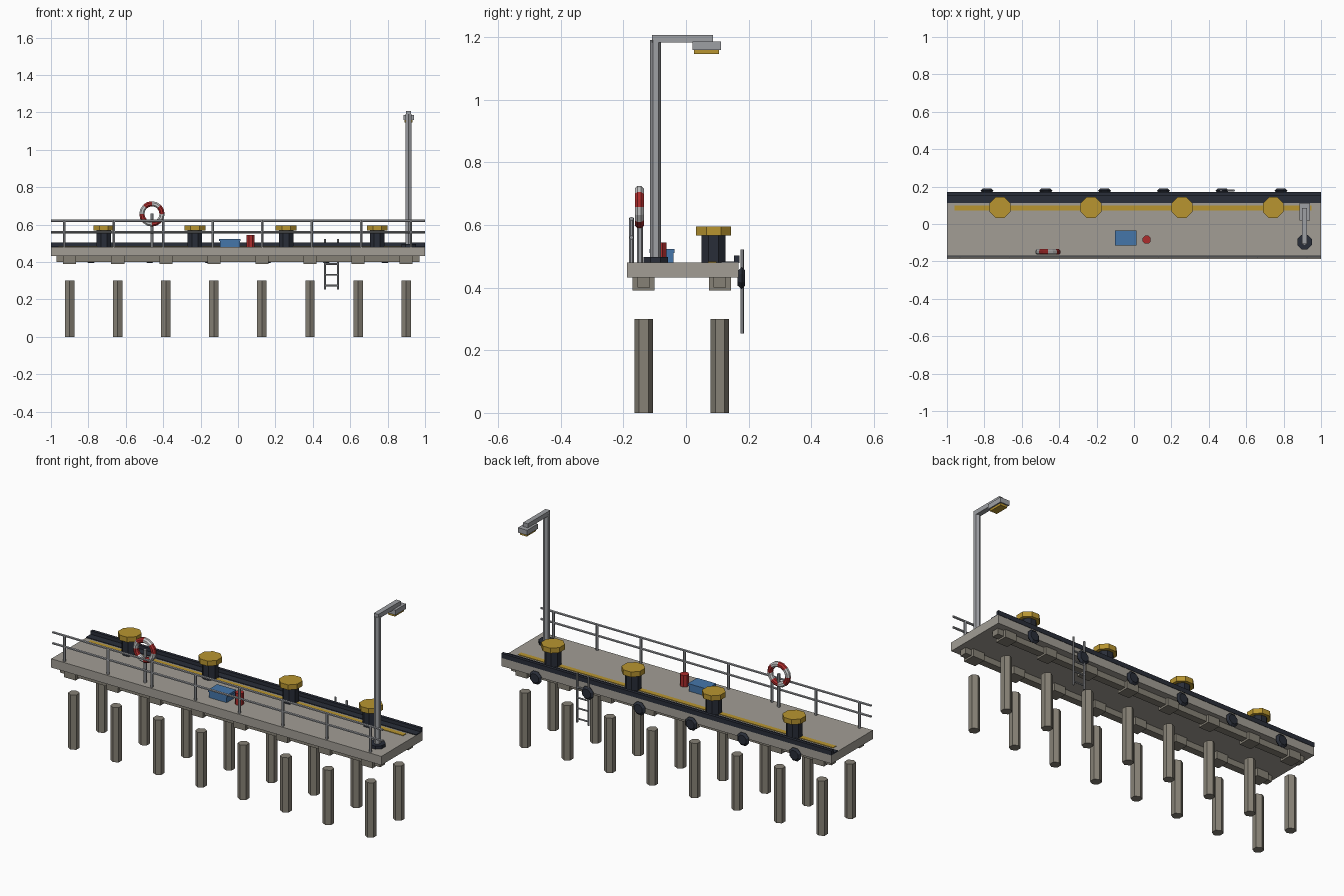
import bpy, bmesh, math
from mathutils import Matrix, Vector

if "Cube" in bpy.data.objects:
    bpy.data.objects.remove(bpy.data.objects["Cube"])


def mat(name, r, g, b):
    m = bpy.data.materials.new(name)
    m.diffuse_color = (r, g, b, 1)
    m.use_nodes = True
    m.node_tree.nodes["Principled BSDF"].inputs["Base Color"].default_value = m.diffuse_color
    return m


CONCRETE = mat("concrete", .36, .34, .30)
PILE = mat("pile_concrete", .24, .22, .18)
DARK = mat("dark_rubber", .022, .027, .04)
GOLD = mat("yellow_paint", .48, .30, .03)
STEEL = mat("steel", .34, .35, .37)
RED = mat("red", .42, .025, .025)
WHITE = mat("white", .65, .65, .63)
BLUE = mat("blue", .06, .18, .40)


def finish(bm, name, *mats):
    bmesh.ops.recalc_face_normals(bm, faces=bm.faces)
    me = bpy.data.meshes.new(name)
    bm.to_mesh(me)
    bm.free()
    for m in mats:
        me.materials.append(m)
    ob = bpy.data.objects.new(name, me)
    bpy.context.collection.objects.link(ob)
    return ob


def add_box(bm, x0, x1, y0, y1, z0, z1):
    m = Matrix.Translation(((x0 + x1) / 2, (y0 + y1) / 2, (z0 + z1) / 2))
    bmesh.ops.create_cube(bm, size=1, matrix=m @ Matrix.Diagonal((x1 - x0, y1 - y0, z1 - z0, 1)))


def add_rod(bm, a, b, r, n=6, r2=None, turn=0):
    a, b = Vector(a), Vector(b)
    d = b - a
    m = Matrix.Translation((a + b) / 2) @ d.to_track_quat('Z', 'Y').to_matrix().to_4x4()
    bmesh.ops.create_cone(bm, cap_ends=True, segments=n, radius1=r, radius2=r if r2 is None else r2,
                          depth=d.length, matrix=m @ Matrix.Rotation(turn, 4, 'Z'))


def box(name, m, *dims):
    bm = bmesh.new()
    add_box(bm, *dims)
    return finish(bm, name, m)


def rod(name, m, *args, **kw):
    bm = bmesh.new()
    add_rod(bm, *args, **kw)
    return finish(bm, name, m)


EIGHTH = math.pi / 8

# deck slab, quay edge strip, kerb and painted line
box("deck", CONCRETE, -1, 1, -.188, .168, .432, .48)
box("edge_strip", DARK, -1, 1, .113, .17, .478, .484)
box("edge_kerb", DARK, -1, 1, .153, .17, .48, .503)
box("painted_line", GOLD, -.96, .95, .071, .098, .478, .483)

# piles, pile caps and long beams under the deck
for row, y in (("front", -.135), ("back", .108)):
    piles, caps = bmesh.new(), bmesh.new()
    for i in range(8):
        x = -.9 + i * .257
        add_rod(piles, (x, y, 0), (x, y, .3), .029, 6)
        add_box(caps, x - .035, x + .035, y - .035, y + .035, .39, .433)
    finish(piles, row + "_piles", PILE)
    finish(caps, row + "_pile_caps", PILE)
    box(row + "_beam", PILE, -.97, .97, y - .02, y + .02, .4, .433)

# mooring bollards
for i in range(4):
    x, y = -.717 + i * .487, .088
    rod("bollard_post", DARK, (x, y, .48), (x, y, .57), .042, 8, turn=EIGHTH)
    rod("bollard_cap", GOLD, (x, y, .567), (x, y, .595), .06, 8, turn=EIGHTH)

# round fenders on the quay face
bm = bmesh.new()
for i in range(6):
    x, z = -.786 + i * .3144, .43
    add_rod(bm, (x, .165, z), (x, .178, z), .026, 8, r2=.038, turn=EIGHTH)
    add_rod(bm, (x, .178, z), (x, .189, z), .038, 8, r2=.026, turn=EIGHTH)
finish(bm, "fenders", DARK)

# boarding ladder
bm = bmesh.new()
for x in (.465, .534):
    add_rod(bm, (x, .179, .254), (x, .179, .522), .0055)
for i in range(4):
    add_rod(bm, (.465, .179, .275 + i * .057), (.534, .179, .275 + i * .057), .005)
finish(bm, "ladder", STEEL)

# railing along the front side
bm = bmesh.new()
for i in range(8):
    x = -.93 + i * .265
    add_rod(bm, (x, -.174, .48), (x, -.174, .622), .0075)
for z in (.62, .56):
    add_rod(bm, (-1, -.174, z), (1, -.174, z), .0065)
finish(bm, "railing", STEEL)

# life ring with alternating colour bands, and its stand
bm = bmesh.new()
N, M = 16, 8
rings = []
for i in range(N):
    a = math.tau * i / N
    ring = []
    for j in range(M):
        b = math.tau * (j + .5) / M
        r = .054 + .015 * math.cos(b)
        ring.append(bm.verts.new((-.46 + r * math.cos(a), -.149 + .0155 * math.sin(b),
                                  .657 + r * math.sin(a))))
    rings.append(ring)
for i in range(N):
    p, q = rings[i], rings[(i + 1) % N]
    for j in range(M):
        k = (j + 1) % M
        f = bm.faces.new((p[j], q[j], q[k], p[k]))
        f.material_index = (i // 2) % 2
finish(bm, "life_ring", RED, WHITE)
rod("life_ring_stand", STEEL, (-.46, -.147, .48), (-.46, -.147, .66), .009, 6)

# storage box and red drum
box("storage_box", BLUE, -.097, .01, -.112, -.04, .48, .511)
box("storage_box_lid", BLUE, -.101, .014, -.116, -.036, .511, .523)
rod("drum", RED, (.068, -.084, .48), (.068, -.084, .544), .023, 8, turn=EIGHTH)

# lamp post
X, Y = .912, -.097
rod("lamp_base", DARK, (X, Y, .48), (X, Y, .497), .042, 8, turn=EIGHTH)
rod("lamp_post", STEEL, (X, Y, .48), (X, Y, 1.19), .0175, 6)
box("lamp_arm", STEEL, X - .014, X + .014, -.108, .086, 1.182, 1.207)
box("lamp_head", STEEL, X - .028, X + .028, .02, .112, 1.158, 1.185)
box("lamp_lens", GOLD, X - .021, X + .021, .026, .105, 1.146, 1.16)
